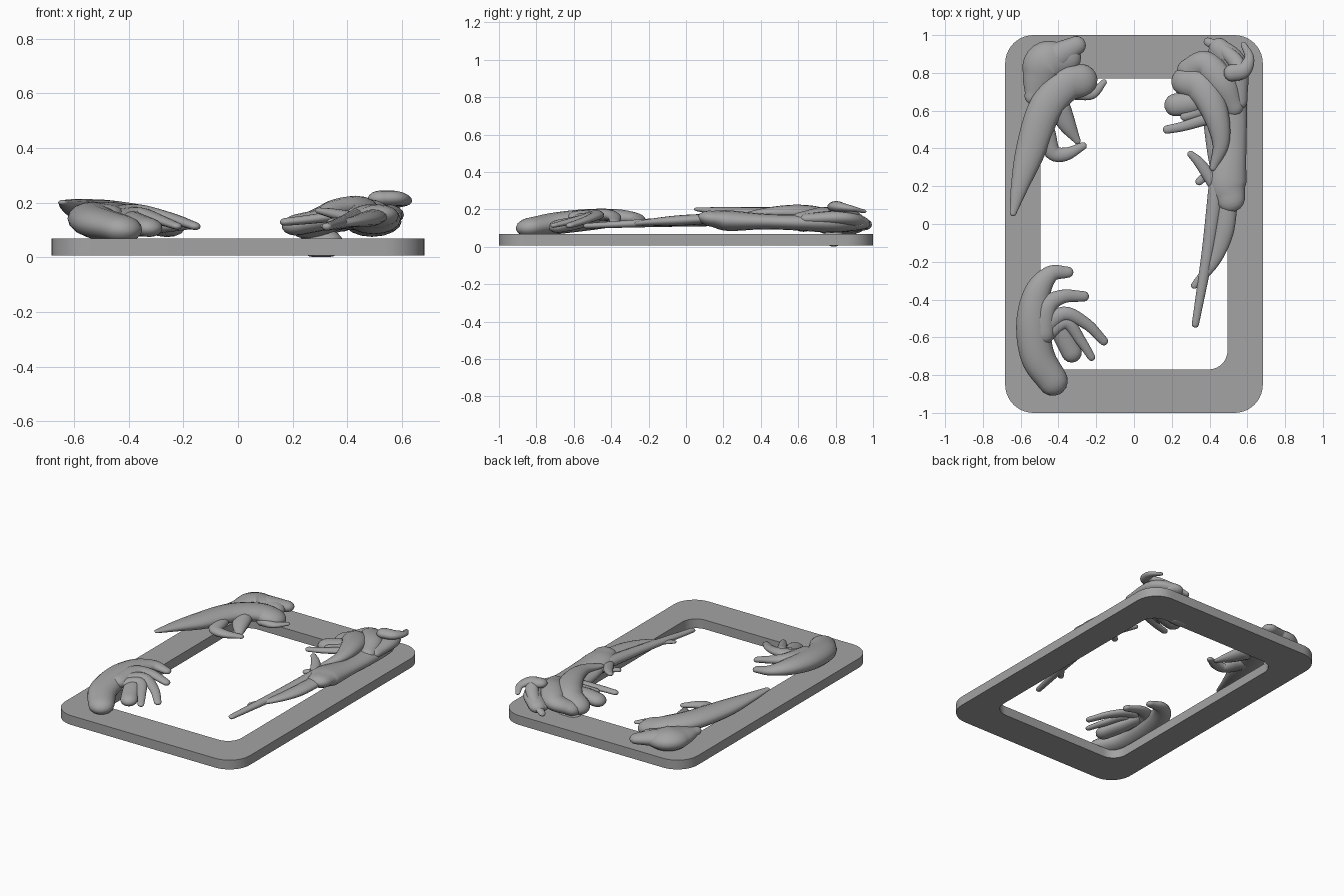
import bpy, bmesh, math
from mathutils import Vector

if "Cube" in bpy.data.objects:
    bpy.data.objects.remove(bpy.data.objects["Cube"])

grey = bpy.data.materials.new("dark_grey")
grey.diffuse_color = (0.37, 0.37, 0.37, 1)
grey.use_nodes = True
grey.node_tree.nodes["Principled BSDF"].inputs["Base Color"].default_value = grey.diffuse_color


def finish(bm, name, angle):
    bmesh.ops.recalc_face_normals(bm, faces=bm.faces)
    me = bpy.data.meshes.new(name)
    bm.to_mesh(me)
    bm.free()
    me.materials.append(grey)
    ob = bpy.data.objects.new(name, me)
    bpy.context.collection.objects.link(ob)
    bpy.ops.object.select_all(action='DESELECT')
    ob.select_set(True)
    bpy.context.view_layer.objects.active = ob
    bpy.ops.object.shade_smooth_by_angle(angle=math.radians(angle))
    return ob


def rounded_rect(hx, hy, r, n=10):
    pts = []
    for k, (sx, sy) in enumerate([(1, 1), (-1, 1), (-1, -1), (1, -1)]):
        for i in range(n + 1):
            a = math.pi / 2 * (k + i / n)
            pts.append((sx * (hx - r) + r * math.cos(a), sy * (hy - r) + r * math.sin(a)))
    return pts


def frame(name, z0, z1):
    bm = bmesh.new()
    outer = rounded_rect(0.682, 1.0, 0.15)
    inner = rounded_rect(0.495, 0.77, 0.10)
    loops = [[bm.verts.new((x, y, z)) for x, y in pts]
             for pts, z in ((outer, z0), (outer, z1), (inner, z1), (inner, z0))]
    n = len(outer)
    for k in range(4):
        a, b = loops[k], loops[(k + 1) % 4]
        for i in range(n):
            j = (i + 1) % n
            bm.faces.new((a[i], a[j], b[j], b[i]))
    finish(bm, name, 30)


def catmull(p, t):
    i = min(int(t), len(p) - 2)
    u = t - i
    b, c = p[i], p[i + 1]
    a = p[i - 1] if i > 0 else 2 * b - c
    d = p[i + 2] if i + 2 < len(p) else 2 * c - b
    return 0.5 * (2 * b + (c - a) * u + (2 * a - 5 * b + 4 * c - d) * u * u
                  + (3 * b - a - 3 * c + d) * u ** 3)


def limb(name, pts, flat=0.65, sides=16, steps=7):
    """Round-ended tapering limb through (x, y, z, radius) points, flattened in z."""
    p = [Vector(q) for q in pts]
    m = (len(p) - 1) * steps
    path = [catmull(p, i / steps) for i in range(m + 1)]
    pos = [q.xyz for q in path]
    rad = [max(q.w, 0.008) for q in path]
    tan = [(pos[min(i + 1, m)] - pos[max(i - 1, 0)]).normalized() for i in range(m + 1)]
    # hemispherical caps at both ends
    caps = [math.radians(a) for a in (80, 60, 40, 20)]
    rings = [(pos[0] - tan[0] * rad[0] * math.sin(a), tan[0], rad[0] * math.cos(a)) for a in caps]
    rings += list(zip(pos, tan, rad))
    rings += [(pos[m] + tan[m] * rad[m] * math.sin(a), tan[m], rad[m] * math.cos(a))
              for a in reversed(caps)]
    bm = bmesh.new()
    loops = []
    for c, t, r in rings:
        side = t.cross(Vector((0, 0, 1))).normalized()
        up = side.cross(t).normalized() * flat
        loops.append([bm.verts.new(c + r * (side * math.cos(2 * math.pi * i / sides)
                                            + up * math.sin(2 * math.pi * i / sides)))
                      for i in range(sides)])
    for a, b in zip(loops, loops[1:]):
        for i in range(sides):
            j = (i + 1) % sides
            bm.faces.new((a[i], a[j], b[j], b[i]))
    bm.faces.new(loops[0])
    bm.faces.new(loops[-1])
    finish(bm, name, 60)


frame("frame", 0.007, 0.069)

# Front left frond: thick arched stem with curling fingers
limb("front_stem", [(-.43, -.83, .105, .08), (-.51, -.7, .125, .09), (-.535, -.52, .145, .088),
                    (-.51, -.36, .155, .07), (-.44, -.265, .15, .045), (-.35, -.255, .135, .029)])
limb("front_finger_upper", [(-.48, -.58, .155, .06), (-.46, -.44, .17, .05),
                            (-.38, -.385, .16, .037), (-.265, -.383, .13, .027)])
limb("front_finger_outer", [(-.48, -.55, .155, .045), (-.37, -.475, .17, .038),
                            (-.25, -.53, .145, .03), (-.16, -.62, .115, .023)])
limb("front_finger_middle", [(-.46, -.58, .15, .04), (-.36, -.52, .16, .035),
                             (-.28, -.62, .135, .027), (-.225, -.705, .115, .02)])
limb("front_finger_thick", [(-.42, -.5, .15, .045), (-.38, -.58, .13, .054),
                            (-.33, -.68, .11, .054)])

# Back left growth: rounded base, long tapering leaf, hooks
limb("back_left_knob", [(-.305, .945, .12, .05), (-.4, .89, .13, .075)])
limb("back_left_base", [(-.36, .88, .12, .08), (-.46, .85, .125, .118), (-.5, .77, .125, .095),
                        (-.53, .68, .13, .05)], .55)
limb("back_left_leaf", [(-.28, .76, .125, .088), (-.37, .73, .145, .09), (-.475, .6, .16, .09),
                        (-.55, .38, .17, .078), (-.605, .2, .187, .047), (-.64, .06, .2, .018)], .55)
limb("back_left_curl", [(-.3, .7, .115, .045), (-.22, .69, .115, .028), (-.16, .75, .115, .016)])
limb("back_left_spur", [(-.39, .6, .14, .06), (-.35, .52, .13, .045), (-.3, .44, .12, .018)])
limb("back_left_hook", [(-.47, .48, .15, .055), (-.43, .38, .145, .042),
                        (-.36, .37, .14, .035), (-.27, .413, .13, .02)])

# Back right growth: long body along the frame side
limb("back_right_body", [(.46, .9, .125, .07), (.49, .78, .13, .1), (.52, .6, .13, .078),
                         (.52, .42, .135, .075), (.495, .23, .14, .1), (.51, .14, .15, .078)], .55)
limb("back_right_long_spike", [(.44, .2, .145, .045), (.39, -.15, .13, .032),
                               (.325, -.53, .112, .019)], .75)
limb("back_right_leaf", [(.5, .12, .15, .05), (.475, -.05, .14, .05), (.42, -.2, .13, .033),
                         (.32, -.325, .115, .018)], .55)
limb("back_right_arch", [(.27, .755, .12, .075), (.36, .72, .155, .085), (.43, .59, .18, .07),
                         (.46, .43, .18, .045), (.42, .3, .165, .02)])
limb("back_right_lobe", [(.29, .81, .115, .065), (.38, .84, .145, .075), (.47, .74, .165, .075),
                         (.53, .62, .155, .05)])
limb("back_right_shoulder", [(.45, .93, .13, .055), (.54, .84, .155, .06), (.555, .65, .15, .045)])
limb("back_right_hook", [(.58, .95, .19, .015), (.61, .88, .205, .026),
                         (.58, .815, .215, .042), (.52, .8, .215, .045)])
limb("back_right_tip", [(.39, .965, .11, .022), (.46, .93, .145, .032), (.53, .87, .185, .04),
                        (.56, .82, .21, .04)])
limb("back_right_finger_thick", [(.22, .63, .12, .06), (.3, .64, .135, .06), (.4, .66, .15, .05)])
limb("back_right_finger_thin", [(.175, .5, .13, .022), (.27, .52, .14, .026), (.42, .57, .16, .035)])
limb("back_right_finger_middle", [(.27, .57, .14, .025), (.42, .62, .16, .035)])
limb("back_right_rib", [(.41, .56, .13, .045), (.43, .4, .13, .045), (.45, .26, .14, .04)])
limb("back_right_branch", [(.3, .37, .17, .018), (.35, .32, .16, .028), (.42, .22, .145, .035)])
limb("back_right_twig", [(.345, .225, .13, .02), (.42, .29, .14, .025)])
limb("back_right_root", [(.28, .79, .05, .055), (.33, .79, .05, .055)], .9)
